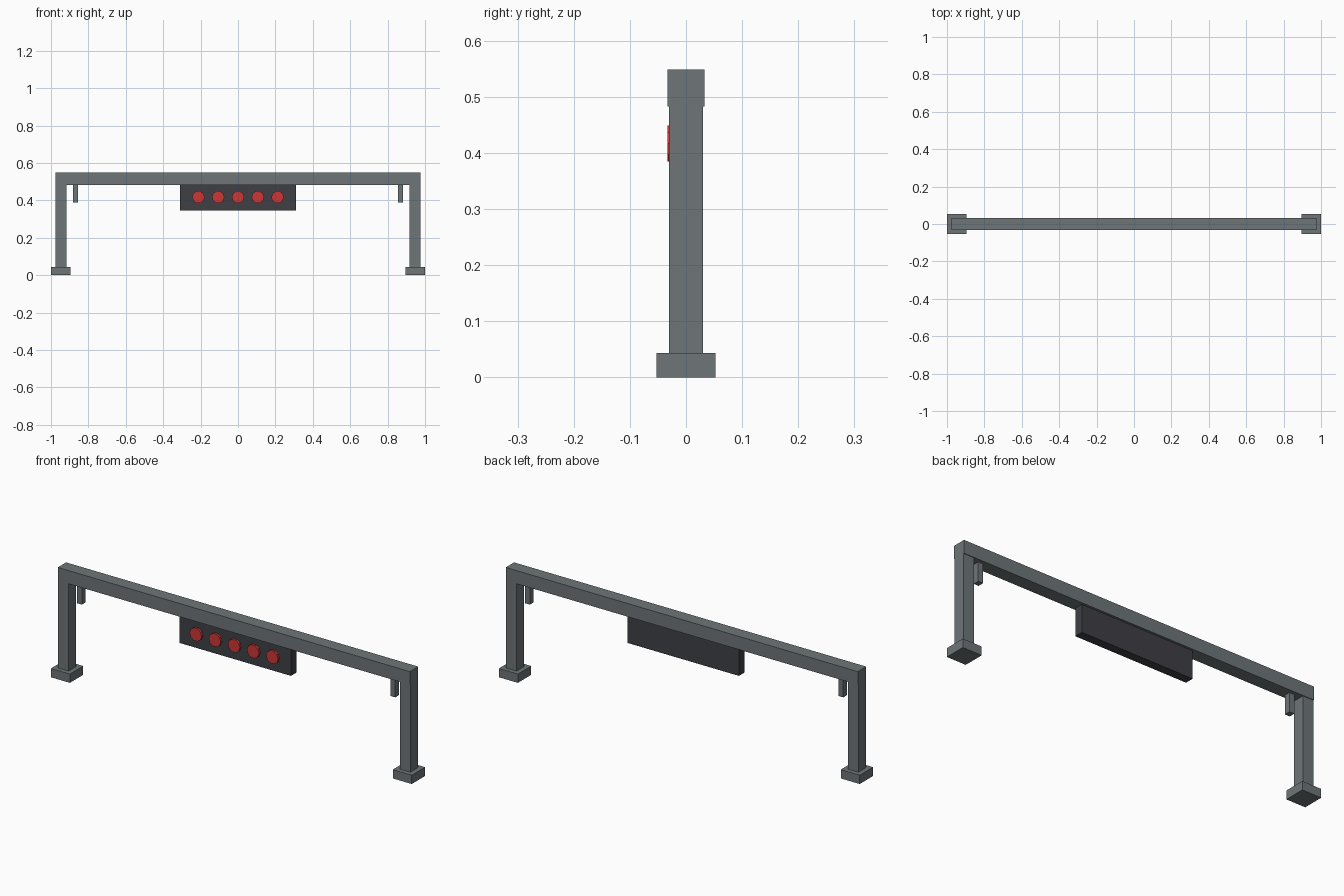
import bpy, bmesh, math
from mathutils import Matrix

if "Cube" in bpy.data.objects:
    bpy.data.objects.remove(bpy.data.objects["Cube"])


def material(name, rgb):
    m = bpy.data.materials.new(name)
    m.diffuse_color = (*rgb, 1.0)
    m.use_nodes = True
    m.node_tree.nodes["Principled BSDF"].inputs["Base Color"].default_value = m.diffuse_color
    return m


GREY = material("steel grey", (0.156, 0.178, 0.188))
DARK = material("dark panel", (0.050, 0.051, 0.060))
RED = material("signal red", (0.61, 0.039, 0.039))


def finish(name, bm, mat):
    mesh = bpy.data.meshes.new(name)
    bm.to_mesh(mesh)
    bm.free()
    mesh.materials.append(mat)
    obj = bpy.data.objects.new(name, mesh)
    bpy.context.collection.objects.link(obj)


def box(name, x, y, z, mat):
    """Box from (min, max) ranges."""
    bm = bmesh.new()
    size = [r[1] - r[0] for r in (x, y, z)]
    mid = [(r[0] + r[1]) / 2 for r in (x, y, z)]
    bmesh.ops.create_cube(bm, size=1, matrix=Matrix.Translation(mid) @ Matrix.Diagonal((*size, 1)))
    finish(name, bm, mat)


# Overhead beam
BEAM_BOTTOM = 0.483
box("beam", (-0.976, 0.976), (-0.033, 0.033), (BEAM_BOTTOM, 0.549), GREY)

# Feet, posts and short hanging pegs on both sides
for side, s in (("left", -1), ("right", 1)):
    def span(a, b):
        return tuple(sorted((s * a, s * b)))
    box(side + "_foot", span(0.895, 1.0), (-0.053, 0.053), (0, 0.044), GREY)
    box(side + "_post", span(0.918, 0.976), (-0.03, 0.03), (0.044, BEAM_BOTTOM), GREY)
    box(side + "_peg", span(0.855, 0.882), (-0.015, 0.015), (0.388, BEAM_BOTTOM), GREY)

# Light panel under the beam
box("light_panel", (-0.309, 0.309), (-0.022, 0.022), (0.345, BEAM_BOTTOM), DARK)

# Row of five red lamps
for i in range(5):
    bm = bmesh.new()
    bmesh.ops.create_cone(
        bm, cap_ends=True, segments=10, radius1=0.0335, radius2=0.0335, depth=0.012,
        matrix=Matrix.Translation(((i - 2) * 0.106, -0.027, 0.417))
        @ Matrix.Rotation(math.pi / 2, 4, 'X') @ Matrix.Rotation(math.pi / 2, 4, 'Z'))
    finish("lamp_%d" % (i + 1), bm, RED)
